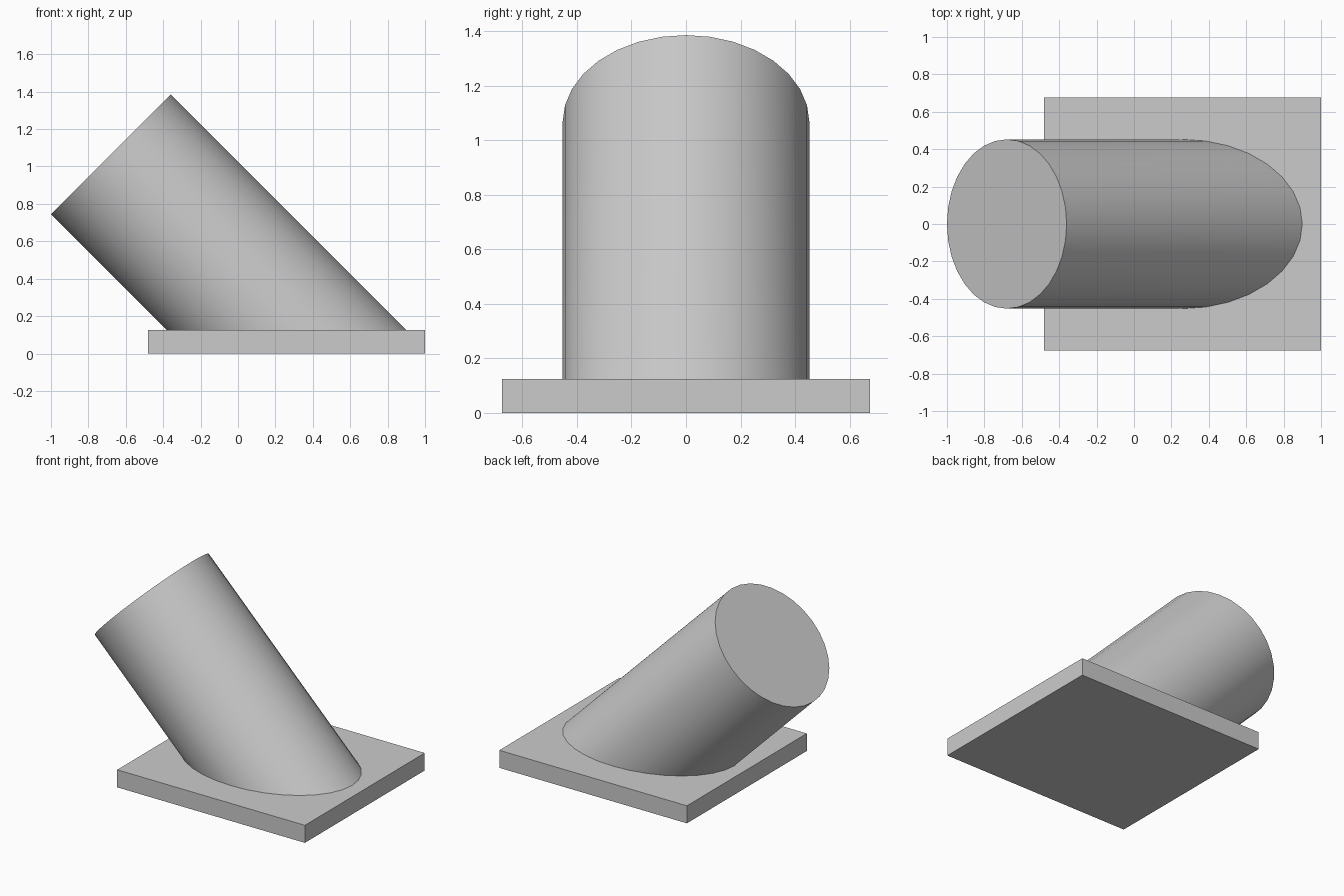
import bpy, bmesh, math
from mathutils import Matrix, Vector

cube = bpy.data.objects.get("Cube")
if cube:
    bpy.data.objects.remove(cube, do_unlink=True)

GREY = (0.6, 0.6, 0.6, 1.0)
grey = bpy.data.materials.new("plain grey")
grey.use_nodes = True
grey.diffuse_color = GREY
grey.node_tree.nodes["Principled BSDF"].inputs["Base Color"].default_value = GREY

PLATE_TOP = 0.125


def add_object(name, bm):
    mesh = bpy.data.meshes.new(name)
    bm.to_mesh(mesh)
    bm.free()
    mesh.materials.append(grey)
    obj = bpy.data.objects.new(name, mesh)
    bpy.context.collection.objects.link(obj)
    return obj


# Base plate
bm = bmesh.new()
bmesh.ops.create_cube(bm, size=1)
bmesh.ops.scale(bm, vec=(1.48, 1.35, PLATE_TOP), verts=bm.verts)
bmesh.ops.translate(bm, vec=(0.26, 0, PLATE_TOP / 2), verts=bm.verts)
add_object("base_plate", bm)

# Leaning solid cylinder, its lower end mitred flush with the plate
bm = bmesh.new()
length = 2.0
cap_centre = Vector((-0.68, 0, 1.065))
axis = Vector((-1, 0, 1)).normalized()
bmesh.ops.create_cone(bm, cap_ends=True, segments=32, radius1=0.4525,
                      radius2=0.4525, depth=length)
place = (Matrix.Translation(cap_centre - axis * length / 2)
         @ Matrix.Rotation(-math.pi / 4, 4, "Y"))
bmesh.ops.transform(bm, matrix=place, verts=bm.verts)
cut = bmesh.ops.bisect_plane(bm, geom=bm.verts[:] + bm.edges[:] + bm.faces[:],
                             plane_co=(0, 0, PLATE_TOP), plane_no=(0, 0, 1),
                             clear_inner=True)
rim = [e for e in cut["geom_cut"] if isinstance(e, bmesh.types.BMEdge)]
bmesh.ops.contextual_create(bm, geom=rim)
bmesh.ops.recalc_face_normals(bm, faces=bm.faces)
column = add_object("leaning_cylinder", bm)

# Smooth sides with crisp rims
bpy.ops.object.select_all(action="DESELECT")
column.select_set(True)
bpy.context.view_layer.objects.active = column
bpy.ops.object.shade_smooth_by_angle(angle=math.radians(30))
